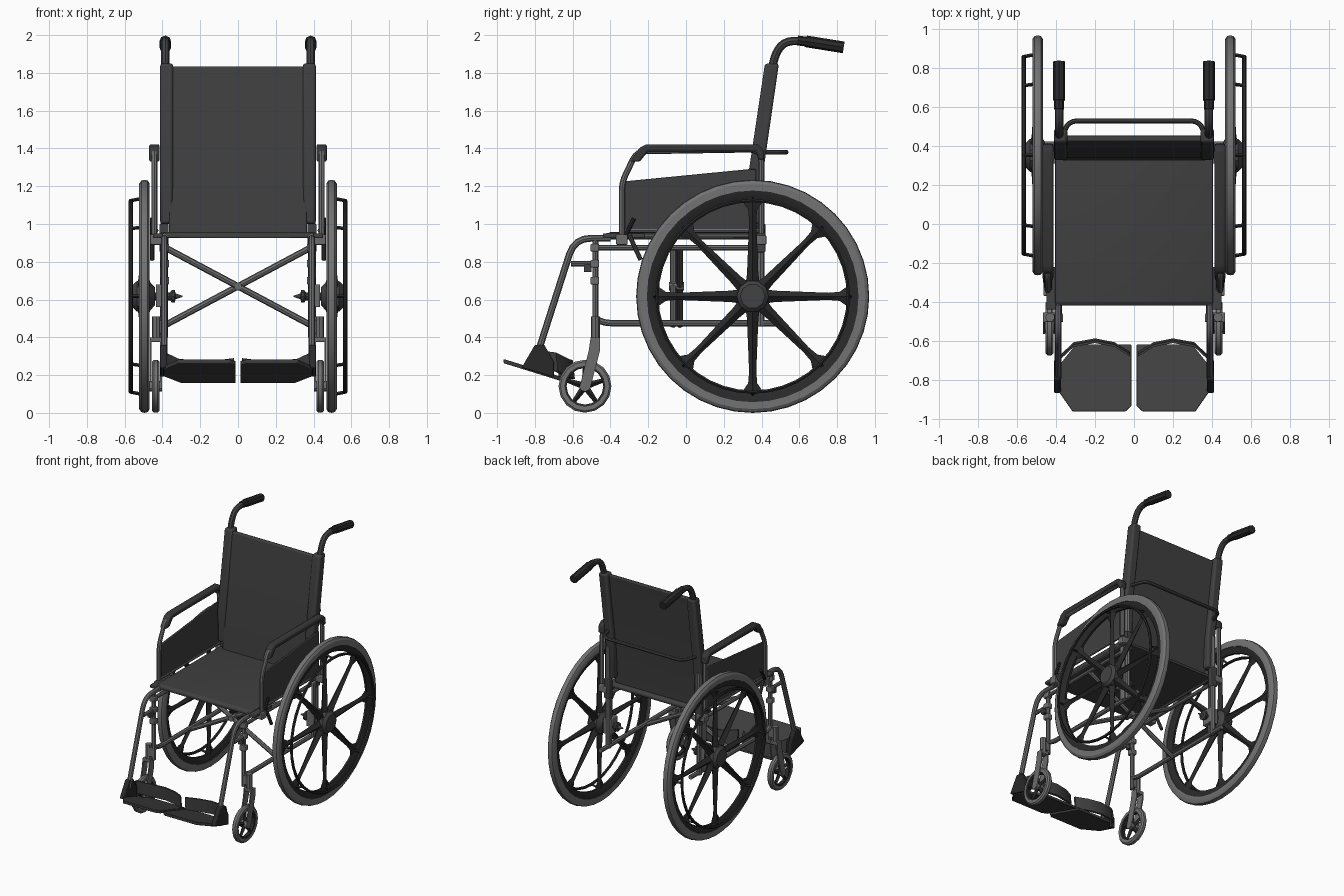
import bpy, bmesh
from math import pi, cos, sin
from mathutils import Vector, Matrix

if "Cube" in bpy.data.objects:
    bpy.data.objects.remove(bpy.data.objects["Cube"])


def material(name, v):
    m = bpy.data.materials.new(name)
    m.use_nodes = True
    m.diffuse_color = (v, v, v, 1)
    m.node_tree.nodes["Principled BSDF"].inputs["Base Color"].default_value = (v, v, v, 1)
    return m


FABRIC = material("charcoal fabric", 0.05)
BLACK = material("black plastic", 0.022)
PAD = material("dark padding", 0.037)
HUB = material("hub grey", 0.055)
METAL = material("grey metal", 0.15)
TYRE = material("grey rubber", 0.17)


def finish(name, mesh, mat, mirror=True, bevel=0):
    """Link a world-space mesh, mirror it to the other side and shade it."""
    mesh.materials.clear()
    mesh.materials.append(mat)
    ob = bpy.data.objects.new(name, mesh)
    bpy.context.collection.objects.link(ob)
    bpy.ops.object.select_all(action="DESELECT")
    ob.select_set(True)
    bpy.context.view_layer.objects.active = ob
    bpy.ops.object.shade_smooth_by_angle(angle=0.6)
    if bevel:
        b = ob.modifiers.new("Bevel", "BEVEL")
        b.width, b.segments = bevel, 2
    if mirror:
        ob.modifiers.new("Mirror", "MIRROR").use_mirror_merge = False
    return ob


def loft(name, rings, mat, mirror=True, bevel=0, closed=False, copies=(Matrix(),)):
    """Skin rings of points; closed joins the last ring to the first, else caps."""
    bm = bmesh.new()
    for mtx in copies:
        vs = [[bm.verts.new(mtx @ Vector(p)) for p in ring] for ring in rings]
        n = len(vs[0])
        for i in range(len(vs) if closed else len(vs) - 1):
            a, b = vs[i], vs[(i + 1) % len(vs)]
            for j in range(n):
                k = (j + 1) % n
                bm.faces.new((a[j], a[k], b[k], b[j]))
        if not closed:
            bm.faces.new(vs[0][::-1])
            bm.faces.new(vs[-1])
    bmesh.ops.recalc_face_normals(bm, faces=bm.faces)
    mesh = bpy.data.meshes.new(name)
    bm.to_mesh(mesh)
    bm.free()
    return finish(name, mesh, mat, mirror, bevel)


def prism(name, yz, x0, x1, mat, mirror=True, bevel=0):
    return loft(name, [[(x, y, z) for y, z in yz] for x in (x0, x1)], mat, mirror, bevel)


def box(name, lo, hi, mat, mirror=True, bevel=0.005):
    (x0, y0, z0), (x1, y1, z1) = lo, hi
    return prism(name, [(y0, z0), (y1, z0), (y1, z1), (y0, z1)], x0, x1, mat, mirror, bevel)


def lathe(name, profile, centre, segs, mat):
    """Revolve a closed (x, radius) profile about an axle along x."""
    cy, cz = centre
    rings = [[(x, cy + r * cos(t), cz + r * sin(t)) for x, r in profile]
             for t in (2 * pi * i / segs for i in range(segs))]
    return loft(name, rings, mat, closed=True)


def tube(name, pts, r, mat, mirror=True, fillet=0.05, sides=2):
    """Round tube along a path with filleted corners."""
    pts = [Vector(p) for p in pts]
    path = [pts[0]]
    for a, b, c in zip(pts, pts[1:], pts[2:]):
        p = b + (a - b).normalized() * min(fillet, (a - b).length * 0.48)
        q = b + (c - b).normalized() * min(fillet, (c - b).length * 0.48)
        path += [p * (1 - t) ** 2 + b * 2 * t * (1 - t) + q * t * t for t in (0, .25, .5, .75, 1)]
    path.append(pts[-1])
    cu = bpy.data.curves.new(name, "CURVE")
    cu.dimensions = "3D"
    cu.bevel_depth, cu.bevel_resolution, cu.use_fill_caps = r, sides, True
    sp = cu.splines.new("POLY")
    sp.points.add(len(path) - 1)
    for v, p in zip(sp.points, path):
        v.co = (*p, 1)
    tmp = bpy.data.objects.new("tmp", cu)
    bpy.context.collection.objects.link(tmp)
    dg = bpy.context.evaluated_depsgraph_get()
    mesh = bpy.data.meshes.new_from_object(tmp.evaluated_get(dg))
    bpy.data.objects.remove(tmp)
    return finish(name, mesh, mat, mirror)


def side_tube(name, x, yz, r, mat, fillet=0.05):
    return tube(name, [(x, y, z) for y, z in yz], r, mat, fillet=fillet)


def spokes(name, x, centre, count, sections, mat):
    """Ridged spokes; each section is (radius, half width, half depth)."""
    rings = [[(d, 0, r), (0, w, r), (-d, 0, r), (0, -w, r)] for r, w, d in sections]
    move = Matrix.Translation((x, *centre))
    turns = [move @ Matrix.Rotation(2 * pi * i / count, 4, "X") for i in range(count)]
    return loft(name, rings, mat, copies=turns)


# Rear wheels
REAR = (0.353, 0.617)
lathe("rear_tyre", [(.468, .56), (.468, .597), (.478, .613), (.495, .617), (.512, .613),
                    (.523, .597), (.523, .56)], REAR, 40, TYRE)
lathe("rear_rim", [(.473, .562), (.478, .53), (.488, .512), (.504, .512), (.514, .53),
                   (.519, .562)], REAR, 40, BLACK)
spokes("rear_spokes", .498, REAR, 8, [(.03, .042, .038), (.12, .03, .026), (.4, .019, .016),
                                     (.46, .024, .016), (.49, .045, .016), (.525, .055, .016)], BLACK)
lathe("rear_hub", [(.44, .0), (.44, .05), (.47, .085), (.535, .085), (.555, .065), (.555, .0)],
      REAR, 10, HUB)
lathe("push_rim", [(.567 + .012 * cos(a), .507 + .01 * sin(a)) for a in
                   (pi / 3 * i for i in range(6))], REAR, 40, BLACK)
for i in range(8):
    c, s = cos(pi / 4 * i), sin(pi / 4 * i)
    tube("push_rim_stud", [(x, REAR[0] + r * c, REAR[1] + r * s)
                           for x, r in ((.5, .52), (.567, .507))], .009, BLACK, sides=0)
lathe("axle", [(.44, .0), (.44, .022), (.36, .022), (.35, .035), (.335, .035), (.33, .016),
               (.295, .004), (.295, .0)], REAR, 10, HUB)
box("axle_mount", (.37, .31, .56), (.435, .40, .68), METAL)
box("axle_plate", (.395, .335, .47), (.412, .375, .9), METAL)

# Casters
CAST = (-.535, .141)
lathe("caster_tyre", [(.415, .108), (.415, .13), (.425, .14), (.445, .14), (.455, .13),
                      (.455, .108)], CAST, 16, TYRE)
lathe("caster_rim", [(.419, .11), (.422, .097), (.448, .097), (.451, .11)], CAST, 16, BLACK)
spokes("caster_spokes", .435, CAST, 5, [(.01, .018, .016), (.1, .011, .011)], BLACK)
lathe("caster_hub", [(.402, 0), (.402, .028), (.468, .028), (.468, 0)], CAST, 12, METAL)
for x in (.403, .458):
    prism("caster_fork", [(-.565, .13), (-.51, .12), (-.455, .33), (-.455, .4), (-.505, .4),
                          (-.515, .33)], x, x + .009, METAL)
box("caster_crown", (.403, -.505, .375), (.467, -.455, .4), METAL)
side_tube("caster_stem", .432, [(-.48, .385), (-.48, .51)], .024, METAL)
box("caster_bracket", (.38, -.495, .42), (.43, -.465, .49), METAL)

# Side frames
side_tube("front_post", .387, [(-.48, .4), (-.48, .92)], .016, METAL)
side_tube("lower_rail", .387, [(-.48, .5), (-.43, .475), (.5, .475)], .017, METAL)
side_tube("upper_rail", .387, [(-.48, .875), (.41, .875)], .014, METAL)
side_tube("seat_rail", .39, [(-.42, .935), (.4, .935)], .017, METAL)
side_tube("rear_post", .39, [(.395, .46), (.395, 1.25)], .02, METAL)
box("rear_post_sleeve", (.368, .372, .85), (.415, .42, 1.0), HUB)
for z in (.7, .79, .875):
    box("post_clamp", (.365, -.505, z - .02), (.41, -.46, z + .02), METAL)

# Folding cross brace
for s in (1, -1):
    tube("cross_brace", [(-.385 * s, -.05 + .018 * s, .465), (.385 * s, -.05 + .018 * s, .875)],
         .017, METAL, mirror=False)
tube("brace_pivot", [(0, -.09, .67), (0, -.01, .67)], .022, METAL, mirror=False)

# Footrest hangers and plates
side_tube("footrest_hanger", .39, [(-.4, .925), (-.59, .925), (-.79, .3)], .018, METAL, .09)
side_tube("hanger_latch", .39, [(-.61, .79), (-.48, .79)], .014, METAL)
box("hanger_knob", (.375, -.54, .745), (.405, -.5, .785), HUB)
outline = [(.012, -.62), (.3, -.62), (.395, -.74), (.395, -.85), (.315, -.965), (.045, -.965),
           (.012, -.935)]
slope = [[(x, y, .285 + (y + .965) * -.31 - t) for x, y in outline] for t in (0, .022)]
loft("footplate", slope, FABRIC, bevel=.004)
prism("footplate_bracket", [(-.87, .24), (-.70, .19), (-.70, .27), (-.75, .36), (-.80, .36)],
      .375, .412, BLACK, bevel=.006)
strap = [(.395, -.77, .33), (.385, -.69, .32), (.31, -.62, .285), (.2, -.6, .28), (.1, -.62, .28),
         (.02, -.67, .29)]
loft("heel_strap", [[(x, y, z), (x, y - .012, z), (x, y - .005, z - .1), (x, y + .012, z - .1)]
                    for x, y, z in strap], FABRIC)

# Seat
prism("seat", [(-.42, .925), (-.42, .945), (-.40, .958), (.36, .958), (.38, .945), (.38, .925)],
      -.405, .405, FABRIC, mirror=False, bevel=.004)

# Backrest
prism("backrest", [(.325, .945), (.348, .935), (.365, 1.22), (.455, 1.835), (.425, 1.835),
                   (.34, 1.22)], -.365, .365, FABRIC, mirror=False, bevel=.008)
prism("backrest_sleeve", [(.335, 1.0), (.4, 1.0), (.405, 1.25), (.492, 1.85), (.418, 1.85),
                          (.328, 1.25)], .343, .412, FABRIC, bevel=.014)
tube("back_strut", [(-.375, .42, 1.38), (-.34, .53, 1.38), (.34, .53, 1.38), (.375, .42, 1.38)],
     .013, HUB, mirror=False)
side_tube("push_handle", .385, [(.45, 1.8), (.475, 1.91), (.53, 1.972), (.66, 1.965)], .022, HUB, .06)
side_tube("hand_grip", .385, [(.635, 1.967), (.835, 1.935)], .031, BLACK)
side_tube("grip_collar", .385, [(.59, 1.972), (.64, 1.965)], .026, BLACK)

# Armrests and side guards
side_tube("armrest_frame", .443, [(-.34, .9), (-.34, 1.22), (-.26, 1.385), (.37, 1.395), (.4, 1.36),
                                  (.4, .95)], .016, METAL)
prism("armrest_pad", [(-.295, 1.33), (-.245, 1.33), (-.2, 1.385), (.37, 1.385), (.385, 1.34),
                      (.415, 1.34), (.41, 1.395), (.38, 1.422), (-.21, 1.422), (-.245, 1.405)],
      .415, .47, PAD, bevel=.01)
prism("side_guard", [(-.335, .97), (.37, .97), (.37, 1.29), (.33, 1.29), (-.335, 1.225)],
      .425, .441, FABRIC, bevel=.004)
side_tube("guard_rail", .433, [(-.34, .965), (.4, .965)], .012, METAL)
box("armrest_socket", (.405, -.37, .89), (.465, -.31, .945), METAL)
box("rear_socket", (.39, .375, .89), (.46, .425, .94), METAL)

# Wheel locks
box("brake_mount", (.40, -.44, .925), (.45, -.22, .95), HUB)
side_tube("brake_lever", .455, [(-.32, .94), (-.275, 1.03)], .011, BLACK)
side_tube("brake_arm", .455, [(-.3, .94), (-.24, .81)], .012, HUB)
